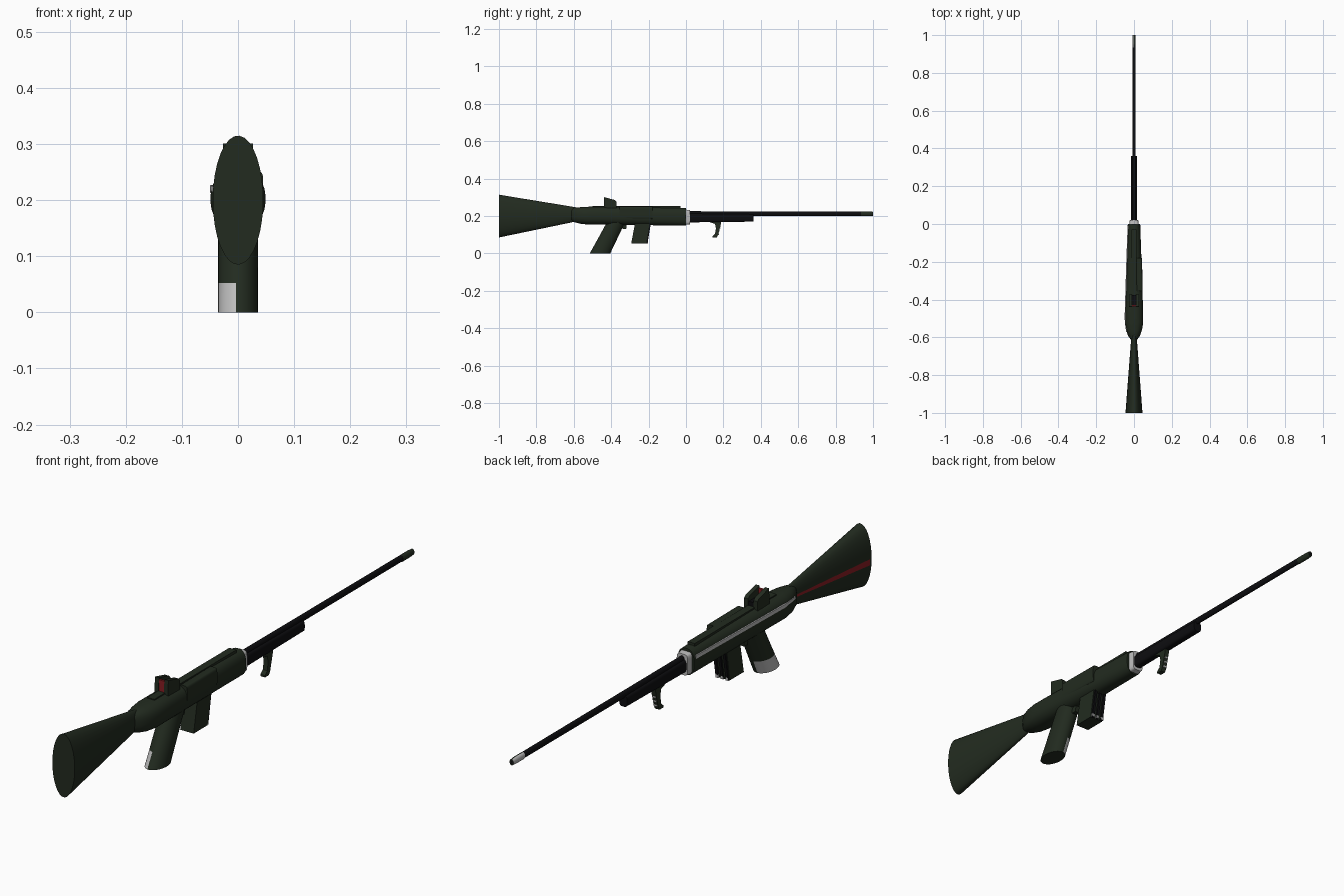
import bpy, bmesh
from math import cos, sin, pi, radians, copysign


def material(name, r, g, b):
    m = bpy.data.materials.new(name)
    m.diffuse_color = (r, g, b, 1)
    return m


GREEN = material("dark_green", 0.016, 0.024, 0.014)
BLACK = material("black", 0.004, 0.004, 0.005)
RED = material("red", 0.25, 0.012, 0.016)
GREY = material("light_grey", 0.5, 0.5, 0.5)


def finish(name, bm, mats):
    bmesh.ops.recalc_face_normals(bm, faces=bm.faces)
    mesh = bpy.data.meshes.new(name)
    bm.to_mesh(mesh)
    bm.free()
    ob = bpy.data.objects.new(name, mesh)
    bpy.context.collection.objects.link(ob)
    for m in mats:
        mesh.materials.append(m)
    bpy.ops.object.select_all(action='DESELECT')
    ob.select_set(True)
    bpy.context.view_layer.objects.active = ob
    bpy.ops.object.shade_smooth_by_angle(angle=radians(35))
    return ob


def loft(name, sections, mats, axis='y', n=32, power=2.0, paint=None):
    """Join rounded sections (x, y, z, half width, half height or depth)."""
    bm = bmesh.new()
    rings = []
    for x, y, z, a, b in sections:
        ring = []
        for i in range(n):
            t = 2 * pi * (i + 0.5) / n
            u = a * copysign(abs(cos(t)) ** (2 / power), cos(t))
            v = b * copysign(abs(sin(t)) ** (2 / power), sin(t))
            ring.append(bm.verts.new((x + u, y, z + v) if axis == 'y' else (x + u, y + v, z)))
        rings.append(ring)
    for r, s in zip(rings, rings[1:]):
        for i in range(n):
            j = (i + 1) % n
            bm.faces.new((r[i], r[j], s[j], s[i]))
    bm.faces.new(rings[0])
    bm.faces.new(rings[-1])
    if paint:
        for f in bm.faces:
            if len(f.verts) == 4 and paint(f.calc_center_median()):
                f.material_index = 1
    return finish(name, bm, mats)


def plate(name, profile, x0, x1, mat):
    """Extrude a side profile of (y, z) points from x0 to x1."""
    bm = bmesh.new()
    a = [bm.verts.new((x0, y, z)) for y, z in profile]
    b = [bm.verts.new((x1, y, z)) for y, z in profile]
    bm.faces.new(a)
    bm.faces.new(b)
    for i in range(len(a)):
        j = (i + 1) % len(a)
        bm.faces.new((a[i], a[j], b[j], b[i]))
    return finish(name, bm, [mat])


def box(name, x0, x1, y0, y1, z0, z1, mat):
    return plate(name, [(y0, z0), (y1, z0), (y1, z1), (y0, z1)], x0, x1, mat)


# Flared oval stock with a red stripe on the left
loft("stock", [(0, -1, 0.2, 0.045, 0.115), (0, -0.992, 0.2, 0.0445, 0.113),
               (0, -0.54, 0.21, 0.010, 0.029)], [GREEN, RED], n=31,
     paint=lambda c: c.x < 0 and abs(c.z - 0.203) < 0.008)

# Receiver, bulging at the rear and slimming forwards
loft("receiver", [(0, -0.615, 0.207, 0.014, 0.030), (0, -0.595, 0.205, 0.030, 0.039),
                  (0, -0.56, 0.203, 0.043, 0.045), (0, -0.52, 0.202, 0.049, 0.048),
                  (0, -0.45, 0.202, 0.048, 0.048), (0, -0.20, 0.199, 0.040, 0.048),
                  (0, 0, 0.196, 0.033, 0.048)], [GREEN], power=2.5)
box("top_rail", -0.014, 0.014, -0.50, -0.03, 0.235, 0.253, GREEN)
loft("side_cover", [(0.029, -0.355, 0.218, 0.016, 0.034), (0.027, -0.18, 0.218, 0.016, 0.034)],
     [GREEN], power=5)
loft("side_stripe", [(-0.038, -0.572, 0.220, 0.004, 0.004), (-0.046, -0.50, 0.220, 0.004, 0.007),
                     (-0.037, -0.20, 0.218, 0.004, 0.007), (-0.030, -0.01, 0.216, 0.004, 0.007)],
     [GREY], n=12, power=6)
loft("front_collar", [(0, -0.01, 0.194, 0.026, 0.041), (0, 0.022, 0.194, 0.022, 0.038)],
     [GREY], power=5)

# Barrel, muzzle and lower handguard
loft("barrel", [(0, 0, 0.213, 0.009, 0.013), (0, 0.95, 0.213, 0.008, 0.012)], [BLACK], n=16)
loft("muzzle", [(0, 0.935, 0.212, 0.009, 0.013), (0, 0.98, 0.212, 0.009, 0.013),
                (0, 1.0, 0.212, 0.008, 0.011)], [GREEN, GREY], n=16,
     paint=lambda c: c.x < 0 and c.z > 0.205)
loft("muzzle_bore", [(0, 0.99, 0.212, 0.005, 0.007), (0, 1.0005, 0.212, 0.005, 0.007)],
     [BLACK], n=12)
loft("handguard", [(0, 0, 0.190, 0.017, 0.024), (0, 0.36, 0.190, 0.016, 0.020)],
     [BLACK], power=3.5)

# Hooked lever under the handguard
plate("front_lever", [(0.10, 0.175), (0.19, 0.175), (0.185, 0.150), (0.172, 0.100),
                      (0.165, 0.086), (0.142, 0.086), (0.142, 0.093), (0.155, 0.105),
                      (0.160, 0.135), (0.155, 0.158), (0.135, 0.165)], -0.009, 0.009, GREEN)
for i in range(3):
    z = 0.100 + 0.017 * i
    y = 0.1695 + 0.0045 * i
    box("lever_ridge", -0.006, 0.006, y, y + 0.006, z, z + 0.006, GREY)

# Raked pistol grip with a grey lower patch on the left
loft("pistol_grip", [(0, -0.460, 0, 0.036, 0.055), (0, -0.433, 0.052, 0.036, 0.053),
                     (0, -0.365, 0.185, 0.036, 0.048)], [GREEN, GREY], axis='z',
     paint=lambda c: c.x < 0 and c.z < 0.05)
plate("trigger", [(-0.345, 0.165), (-0.315, 0.165), (-0.320, 0.130), (-0.338, 0.130)],
      -0.010, 0.010, GREEN)

# Magazine with ribs on the front
plate("magazine", [(-0.293, 0.053), (-0.213, 0.053), (-0.193, 0.175), (-0.270, 0.175)],
      -0.027, 0.027, GREEN)
for x in (-0.020, 0, 0.020):
    plate("magazine_rib", [(-0.215, 0.053), (-0.206, 0.053), (-0.187, 0.165), (-0.198, 0.165)],
          x - 0.005, x + 0.005, BLACK)
    box("magazine_rib_tip", x - 0.005, x + 0.005, -0.212, -0.204, 0.054, 0.066, GREY)

# Rear sight: two walls around a red lens
for s in (-1, 1):
    plate("sight_wall", [(-0.44, 0.235), (-0.372, 0.235), (-0.372, 0.278), (-0.38, 0.286),
                         (-0.438, 0.301)], s * 0.011, s * 0.027, GREEN)
box("sight_base", -0.012, 0.012, -0.435, -0.375, 0.235, 0.268, BLACK)
box("sight_lens", -0.011, 0.011, -0.438, -0.430, 0.25, 0.294, RED)
